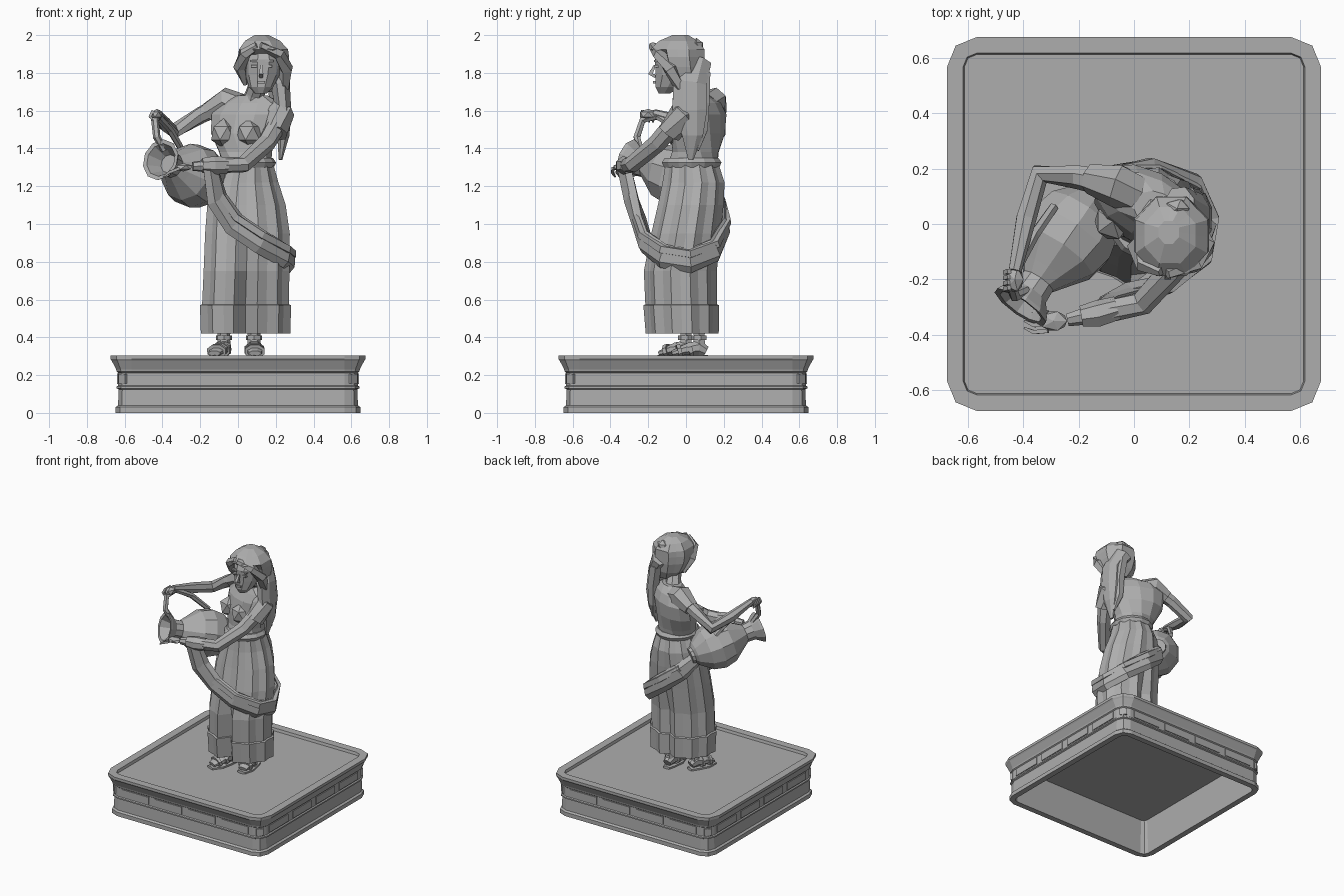
import bpy, bmesh, math
from mathutils import Vector, Matrix

stone = bpy.data.materials.new("grey stone")
stone.diffuse_color = (0.42, 0.42, 0.42, 1)


def finish(name, bm):
    bmesh.ops.recalc_face_normals(bm, faces=bm.faces[:])
    me = bpy.data.meshes.new(name)
    bm.to_mesh(me)
    bm.free()
    me.materials.append(stone)
    ob = bpy.data.objects.new(name, me)
    bpy.context.collection.objects.link(ob)
    return ob


def skin(name, rings, cap=True):
    """Bridge equal-length rings of points, capping both ends."""
    bm = bmesh.new()
    vs = [[bm.verts.new(p) for p in r] for r in rings]
    n = len(vs[0])
    for a, b in zip(vs, vs[1:]):
        for i in range(n):
            bm.faces.new((a[i], a[(i + 1) % n], b[(i + 1) % n], b[i]))
    if cap:
        bm.faces.new(vs[0])
        bm.faces.new(vs[-1])
    return finish(name, bm)


def loft(name, rows, n=12, mod=lambda i, a, z: 1.0):
    """Stack of ellipses (z, cx, cy, rx, ry, turn in degrees)."""
    rings = []
    for z, cx, cy, rx, ry, rot in rows:
        c, s = math.cos(math.radians(rot)), math.sin(math.radians(rot))
        ring = []
        for i in range(n):
            a = 2 * math.pi * i / n
            k = mod(i, a, z)
            x, y = rx * k * math.cos(a), ry * k * math.sin(a)
            ring.append((cx + x * c - y * s, cy + x * s + y * c, z))
        rings.append(ring)
    return skin(name, rings)


def tube(name, pts, radii, n=6, ref=(0, 0, 1), tangent=None):
    """Sweep an ellipse (side radius, up radius) along points."""
    pts = [Vector(p) for p in pts]
    rings = []
    for k, p in enumerate(pts):
        t = tangent or (pts[min(k + 1, len(pts) - 1)] - pts[max(k - 1, 0)]).normalized()
        side = t.cross(Vector(ref)).normalized()
        up = side.cross(t)
        a, b = radii[k] if isinstance(radii[k], tuple) else (radii[k], radii[k])
        rings.append([p + side * a * math.cos(2 * math.pi * (i + .5) / n)
                      + up * b * math.sin(2 * math.pi * (i + .5) / n) for i in range(n)])
    return skin(name, rings)


def ball(name, loc, size, sub=1):
    bm = bmesh.new()
    bmesh.ops.create_icosphere(bm, subdivisions=sub, radius=1)
    bm.transform(Matrix.Translation(loc) @ Matrix.Diagonal((*size, 1)))
    return finish(name, bm)


def box(name, loc, size, rot=0):
    bm = bmesh.new()
    bmesh.ops.create_cube(bm, size=1)
    bm.transform(Matrix.Rotation(rot, 4, 'Z') @ Matrix.Translation(loc) @ Matrix.Diagonal((*size, 1)))
    return finish(name, bm)


# Plinth: hollow rounded square with recessed floor
def square(h, z):
    c = max(h - 0.565, 0.02)
    corner = [(h, h - c), (h - .29 * c, h - .29 * c), (h - c, h)]
    pts = []
    for q in range(4):
        for x, y in corner:
            for _ in range(q):
                x, y = -y, x
            pts.append((x, y, z))
    return pts

plinth = [(.595, .265), (.605, 0), (.648, 0), (.648, .03), (.635, .04), (.632, .125), (.642, .13),
          (.642, .14), (.634, .145), (.634, .212), (.642, .218), (.645, .23), (.668, .275),
          (.675, .285), (.675, .305), (.617, .305), (.612, .285)]
skin("plinth", [square(h, z) for h, z in plinth])
for s in range(4):
    turn = s * math.pi / 2
    for k in range(4):
        box("plinth_panel", (-.42 + .28 * k, -.634, .18), (.225, .012, .055), turn)
    box("plinth_corner_boss", (0, -.861, .18), (.05, .02, .05), turn + math.pi / 4)

# Skirt with pleats and a front fold between the legs
def pleat(i, a, z):
    k = 1.0 if i % 2 else 0.93
    if i == 18 and z < .95:
        k *= .9 if z > .8 else .6
    if i == 6 and z < .8:
        k *= .85
    return k

loft("skirt", [(.45, .04, -.025, .20, .17, 0), (.42, .04, -.02, .245, .20, 0), (.57, .04, -.025, .25, .208, 0),
               (.575, .04, -.025, .238, .197, 0), (.75, .045, -.03, .235, .2, 0),
               (.95, .05, .0, .232, .19, 0), (1.1, .045, .025, .215, .18, 0),
               (1.22, .045, .04, .175, .17, 0), (1.34, .055, .03, .13, .14, 0)], 24, pleat)

# Torso, bust, belt and neck
loft("torso", [(1.30, .05, .03, .125, .135, 0), (1.38, .04, .05, .145, .125, -15),
               (1.48, .03, .065, .185, .13, -25), (1.58, .045, .075, .205, .12, -27),
               (1.64, .06, .075, .18, .09, -27), (1.68, .08, .05, .085, .065, -27)], 12)
ball("bust", (.06, -.045, 1.48), (.075, .075, .08))
ball("bust", (-.075, .01, 1.48), (.075, .075, .08))
loft("belt", [(1.30, .05, .03, .14, .15, 0), (1.325, .05, .03, .152, .162, 0), (1.35, .05, .03, .135, .145, 0)], 14)
tube("neck", [(.075, .05, 1.63), (.09, .02, 1.69), (.12, -.03, 1.77)], [.065, .052, .052], 8, (1, 0, 0))

# Head and facial details
loft("head", [(1.69, .12, -.115, .03, .03, 0), (1.725, .122, -.095, .065, .07, 0), (1.79, .13, -.065, .09, .10, 0),
              (1.87, .135, -.055, .10, .115, 0), (1.95, .135, -.05, .08, .09, 0)], 10)
tube("nose", [(.125, -.165, 1.84), (.122, -.188, 1.795), (.122, -.16, 1.78)], [.008, .017, .012], 4, (1, 0, 0))
for x in (.085, .165):
    box("eye", (x, -.156, 1.835), (.032, .02, .012))
    box("eyebrow", (x, -.160, 1.862), (.045, .02, .01))
box("lips", (.122, -.166, 1.75), (.04, .015, .014))

# Hair: ridged cap open over the face, bun, locks and long tail
def locks(i, a, z):
    k = 1.0 if i % 2 else 0.92
    if z < 1.9 and math.sin(a) < -.45:
        k *= .62
    return k

loft("hair_cap", [(1.70, .15, .01, .07, .06, 0), (1.76, .14, -.01, .115, .11, 0), (1.83, .135, -.03, .14, .14, 0),
                  (1.885, .135, -.04, .147, .15, 0), (1.925, .135, -.045, .14, .155, 0),
                  (1.97, .13, -.04, .10, .11, 0), (2.0, .125, -.03, .04, .045, 0)], 16, locks)
ball("hair_bun", (.155, .055, 1.94), (.05, .04, .045))
tube("side_lock", [(.10, -.17, 1.945), (.035, -.145, 1.90), (.01, -.08, 1.83), (.04, -.03, 1.74)],
     [.02, .032, .035, .015], 5)
tube("side_lock", [(.12, -.18, 1.945), (.22, -.145, 1.90), (.255, -.08, 1.82), (.24, -.03, 1.72)],
     [.02, .032, .04, .03], 5)
tube("hair_tail", [(.16, .05, 1.86), (.225, .02, 1.74), (.24, .02, 1.60), (.24, .035, 1.47), (.225, .025, 1.34)],
     [(.09, .07), (.095, .055), (.10, .045), (.06, .035), (.015, .01)], 8, (1, 0, 0))
tube("hair_tail_lock", [(.19, .09, 1.80), (.215, .085, 1.64), (.215, .085, 1.50), (.235, .06, 1.39)],
     [.045, .045, .035, .01], 6, (1, 0, 0))

# Right arm reaching over the pitcher handle
tube("right_sleeve", [(.0, .11, 1.62), (-.06, .14, 1.645), (-.16, .165, 1.59)], [.075, .08, .055], 7)
tube("right_arm", [(-.05, .14, 1.65), (-.2, .17, 1.575), (-.34, .18, 1.49), (-.39, .02, 1.53), (-.43, -.17, 1.585)],
     [.055, .045, .04, .038, .024], 7)
ball("right_hand", (-.43, -.20, 1.58), (.035, .05, .03))

# Left arm supporting the pitcher mouth
tube("left_sleeve", [(.17, .03, 1.60), (.225, -.02, 1.575), (.2, -.09, 1.48)], [.065, .075, .065], 7)
tube("left_arm", [(.23, -.03, 1.57), (.15, -.15, 1.43), (.03, -.285, 1.315), (-.1, -.315, 1.31), (-.24, -.345, 1.305)],
     [.055, .05, .045, .042, .024], 7)
ball("left_hand", (-.29, -.35, 1.30), (.055, .04, .022))
for k in range(4):
    tube("left_finger", [(-.31, -.385 + .022 * k, 1.295), (-.36, -.39 + .025 * k, 1.275), (-.395, -.375 + .025 * k, 1.25)],
         [.011, .010, .005], 4)
    tube("right_finger", [(-.45, -.23 + .02 * k, 1.60), (-.465, -.235 + .02 * k, 1.57), (-.445, -.235 + .02 * k, 1.54)],
         [.011, .011, .006], 4, (0, 1, 0))

# Pitcher turned around a tilted axis, with handle
foot, mouth = Vector((-.12, .12, 1.20)), Vector((-.41, -.30, 1.34))
axis = (mouth - foot).normalized()
length = (mouth - foot).length
profile = [(0, .055), (.04, .06), (.07, .085), (.22, .15), (.38, .172), (.54, .155), (.70, .095),
           (.78, .066), (.88, .07), (.97, .105), (1.0, .112), (.995, .09), (.85, .05)]
tube("pitcher", [foot + axis * t * length for t, r in profile], [r for t, r in profile], 10, (0, 0, 1), axis)
tube("pitcher_handle", [(-.39, -.24, 1.39), (-.43, -.26, 1.46), (-.44, -.23, 1.55), (-.42, -.15, 1.57),
                        (-.36, -.04, 1.50), (-.29, .06, 1.38)], [.018, .02, .02, .02, .02, .018], 6, (1, 0, 0))

# Draped sash from the left wrist around the hips
path = [(-.15, -.33, 1.31), (-.11, -.29, 1.13), (-.02, -.25, 1.0), (.12, -.22, .905), (.25, -.12, .83),
        (.275, .02, .805), (.215, .15, .86), (.06, .205, .98), (-.08, .18, 1.09), (-.16, .07, 1.19)]
tube("sash", path, [(.03, .05)] + [(.03, .065)] * 8 + [(.02, .05)], 6)
tube("sash_fold", [Vector(p) * 1.0 + Vector((0, 0, .035)) for p in path[1:9]],
     [(.03, .03)] + [(.04, .03)] * 6 + [(.03, .03)], 5)
tube("sash_wrist_wrap", [(-.19, -.335, 1.31), (-.13, -.325, 1.31), (-.06, -.305, 1.31)], [.04, .05, .045], 7)

# Sandalled feet
for side, ankle, toe in (("right", (-.075, .0), (-.125, -.135)), ("left", (.085, .07), (.09, -.075))):
    a, t = Vector((*ankle, 0)), Vector((*toe, 0))
    d = t - a
    up = lambda p, z: (p.x, p.y, z)
    tube(side + "_ankle", [up(a, .33), up(a, .40), up(a, .52)], [.04, .032, .045], 6, (1, 0, 0))
    tube(side + "_foot", [up(a - d * .25, .325), up(a, .345), up(a + d * .5, .335), up(t, .315)],
         [(.03, .03), (.042, .045), (.05, .032), (.035, .015)], 8)
    tube(side + "_sole", [up(a - d * .32, .294), up(a, .294), up(a + d * .6, .294), up(t + d * .1, .294)],
         [(.03, .012), (.045, .012), (.06, .012), (.035, .012)], 6)
    for k in (.25, .65):
        tube(side + "_strap", [up(a + d * k, .34 - .015 * k), up(a + d * (k + .14), .335 - .015 * k)],
             [(.056, .046 - .012 * k)] * 2, 8)
    tube(side + "_ankle_strap", [up(a, .385), up(a, .41)], [.043, .043], 7, (1, 0, 0))
